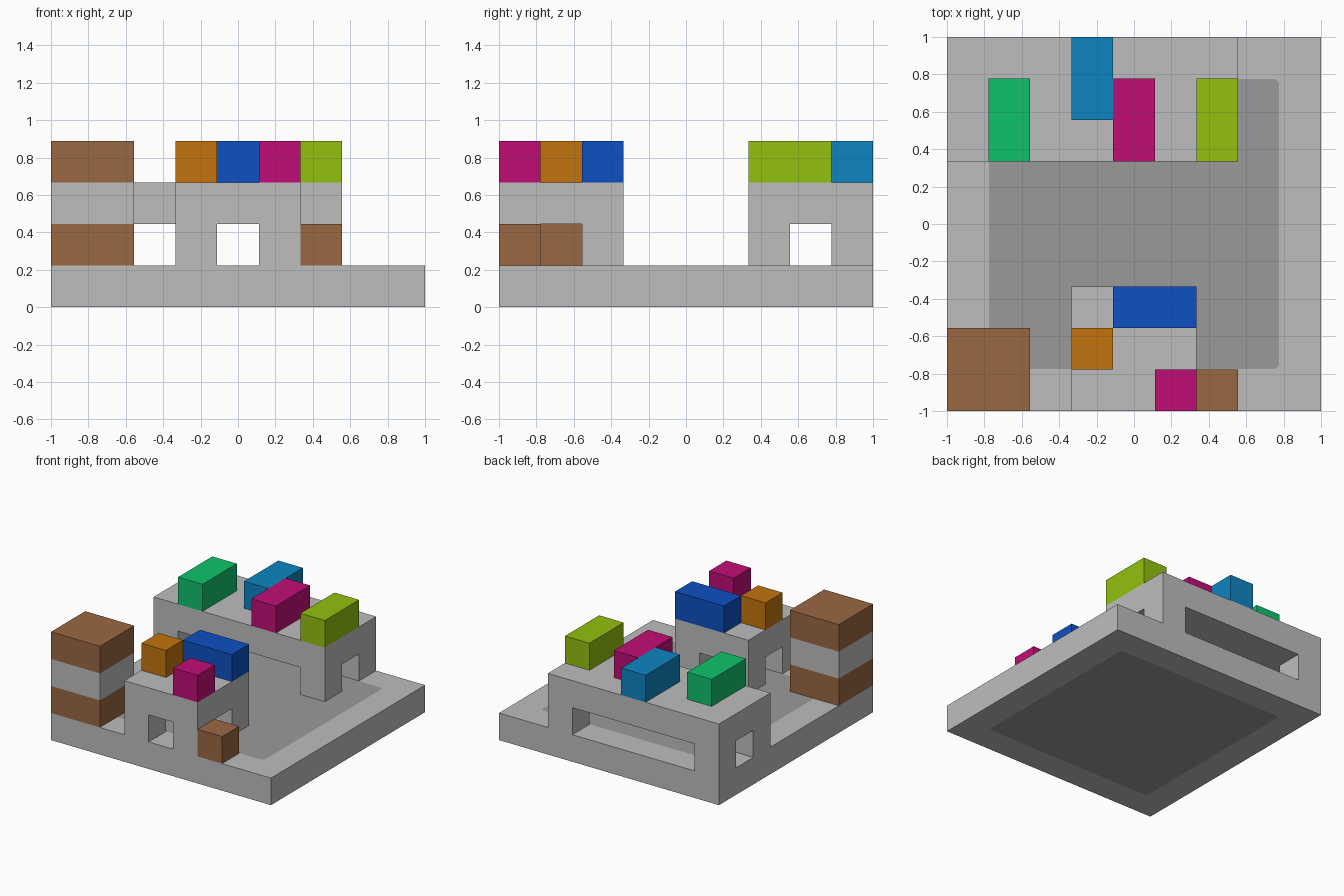
import bpy, bmesh, math
from mathutils import Vector

cube = bpy.data.objects.get("Cube")
if cube:
    bpy.data.objects.remove(cube, do_unlink=True)

U = 2 / 9  # one block; the base is 9 x 9 blocks


def material(name, rgb):
    lin = [(c / 255 / 12.92) if c <= 10 else ((c / 255 + 0.055) / 1.055) ** 2.4 for c in rgb]
    m = bpy.data.materials.new(name)
    m.use_nodes = True
    m.diffuse_color = (*lin, 1)
    m.node_tree.nodes["Principled BSDF"].inputs["Base Color"].default_value = (*lin, 1)
    return m


GREY = material("light grey", (190, 190, 190))
DARK = material("dark grey", (154, 154, 154))
BROWN = material("brown", (154, 104, 66))
GREEN = material("green", (15, 194, 107))
SKY = material("sky blue", (14, 133, 193))
BLUE = material("blue", (13, 81, 195))
MAGENTA = material("magenta", (193, 13, 118))
ORANGE = material("orange", (195, 116, 13))
LIME = material("lime", (146, 193, 15))


def point(x, y, z):
    """Block coordinates to model space."""
    return Vector((x * U - 1, y * U - 1, z * U))


def finish(name, bm, *mats):
    bmesh.ops.recalc_face_normals(bm, faces=bm.faces)
    mesh = bpy.data.meshes.new(name)
    bm.to_mesh(mesh)
    bm.free()
    for m in mats:
        mesh.materials.append(m)
    ob = bpy.data.objects.new(name, mesh)
    bpy.context.collection.objects.link(ob)
    return ob


def solid(name, mat, xs, ys, zs, filled=lambda i, j, k: True):
    """Solid on a grid of break lines; only the outer skin of filled cells is kept."""
    bm = bmesh.new()
    lines = (xs, ys, zs)
    cells = {(i, j, k) for i in range(len(xs) - 1) for j in range(len(ys) - 1)
             for k in range(len(zs) - 1) if filled(i, j, k)}
    for cell in cells:
        for axis in range(3):
            for side in (0, 1):
                beside = list(cell)
                beside[axis] += 2 * side - 1
                if tuple(beside) in cells:
                    continue
                quad = []
                for a, b in ((0, 0), (1, 0), (1, 1), (0, 1)):
                    n = list(cell)
                    n[axis] += side
                    n[(axis + 1) % 3] += a
                    n[(axis + 2) % 3] += b
                    quad.append(bm.verts.new(point(*(lines[d][n[d]] for d in range(3)))))
                bm.faces.new(quad if side else quad[::-1])
    bmesh.ops.remove_doubles(bm, verts=bm.verts, dist=1e-4)
    bmesh.ops.dissolve_limit(bm, angle_limit=0.01, verts=bm.verts, edges=bm.edges)
    return finish(name, bm, mat)


def base_slab():
    """Square slab with a rounded darker panel cut into its top and bottom."""
    bm = bmesh.new()
    inner, r, steps = 0.775, 0.03, 4
    signs = ((1, 1), (-1, 1), (-1, -1), (1, -1))
    outers = []
    for z in (0, U):
        outer = [bm.verts.new((sx, sy, z)) for sx, sy in signs]
        arcs = []
        for q, (sx, sy) in enumerate(signs):
            angles = [(q + s / steps) * math.pi / 2 for s in range(steps + 1)]
            arcs.append([bm.verts.new((sx * (inner - r) + r * math.cos(a),
                                       sy * (inner - r) + r * math.sin(a), z)) for a in angles])
        half = steps // 2
        for q in range(4):
            n = (q + 1) % 4
            edge = arcs[q][half:] + arcs[n][:half + 1]
            bm.faces.new([outer[q], outer[n]] + edge[::-1])
        panel = bm.faces.new([v for arc in arcs for v in arc])
        panel.material_index = 1
        outers.append(outer)
    low, high = outers
    for q in range(4):
        n = (q + 1) % 4
        bm.faces.new((low[q], low[n], high[n], high[q]))
    return finish("base", bm, GREY, DARK)


base_slab()


# Buildings: a roof slab on four corner pillars, open on every side
def on_pillars(i, j, k):
    return k == 1 or (i != 1 and j != 1)


solid("back_building", GREY, (0, 1, 6, 7), (6, 7, 8, 9), (1, 2, 3), on_pillars)
solid("front_building", GREY, (3, 4, 5, 6), (0, 1, 2, 3), (1, 2, 3), on_pillars)

# Single blocks: name, material, x range, y range, z range
blocks = (
    ("tower_bottom", BROWN, (0, 2), (0, 2), (1, 2)),
    ("tower_middle", GREY, (0, 2), (0, 2), (2, 3)),
    ("tower_top", BROWN, (0, 2), (0, 2), (3, 4)),
    ("small_crate", BROWN, (6, 7), (0, 1), (1, 2)),
    ("green_block", GREEN, (1, 2), (6, 8), (3, 4)),
    ("sky_blue_block", SKY, (3, 4), (7, 9), (3, 4)),
    ("magenta_block", MAGENTA, (4, 5), (6, 8), (3, 4)),
    ("lime_block", LIME, (6, 7), (6, 8), (3, 4)),
    ("blue_block", BLUE, (4, 6), (2, 3), (3, 4)),
    ("orange_block", ORANGE, (3, 4), (1, 2), (3, 4)),
    ("small_magenta_block", MAGENTA, (5, 6), (0, 1), (3, 4)),
)
for spec in blocks:
    solid(*spec)
